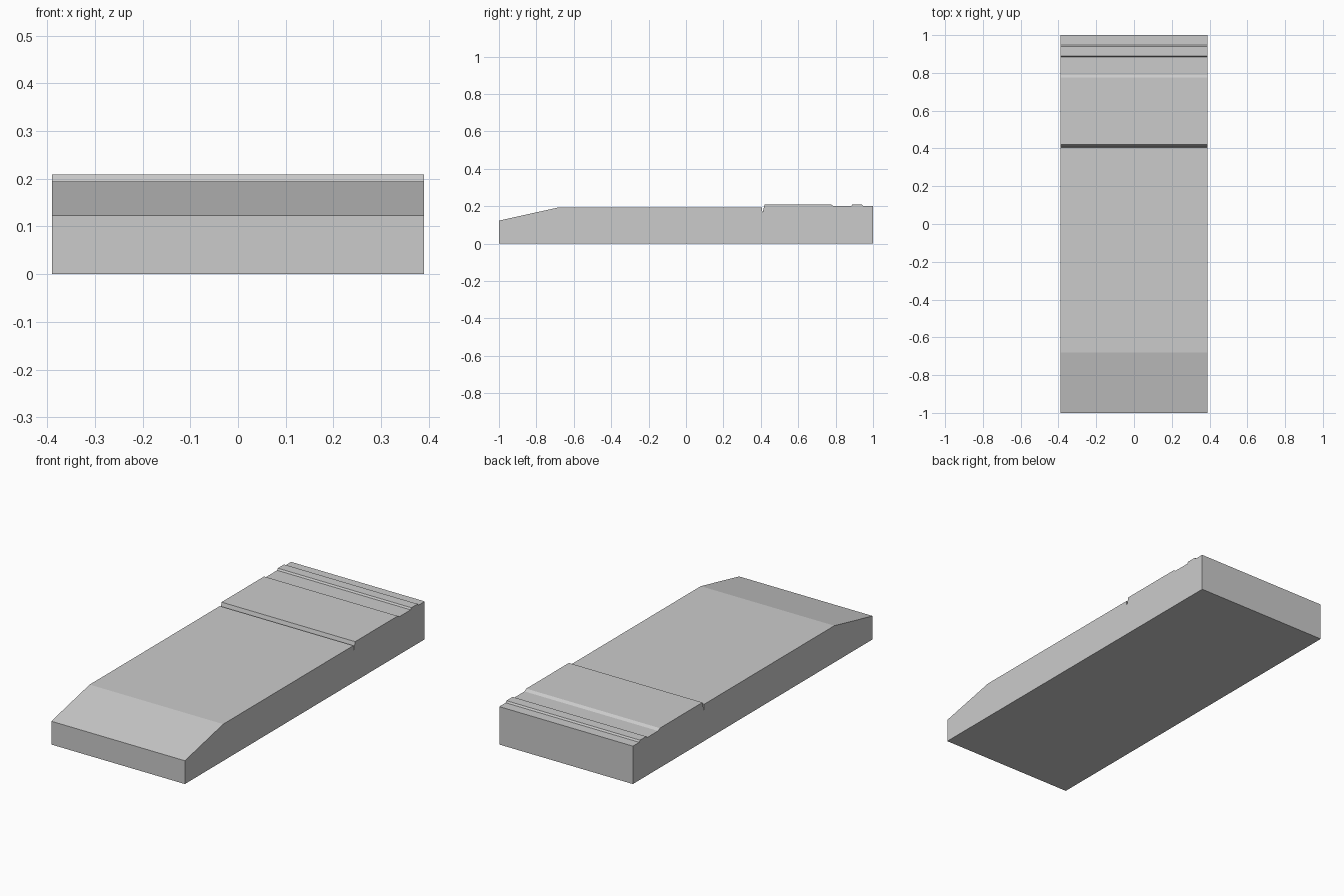
import bpy, bmesh

if "Cube" in bpy.data.objects:
    bpy.data.objects.remove(bpy.data.objects["Cube"])

HALF_WIDTH = 0.39

# Side profile (y, z): sloped nose, flat deck, notch, raised rear with small rib
profile = [
    (-1.0, 0.0), (1.0, 0.0), (1.0, 0.2),
    (0.947, 0.2), (0.941, 0.209), (0.889, 0.209), (0.883, 0.2),
    (0.79, 0.2), (0.775, 0.209), (0.42, 0.209),
    (0.409, 0.165), (0.405, 0.194),
    (-0.68, 0.194), (-1.0, 0.123),
]

# Extrude the profile across the width
bm = bmesh.new()
face = bm.faces.new([bm.verts.new((-HALF_WIDTH, y, z)) for y, z in profile])
side = bmesh.ops.extrude_face_region(bm, geom=[face])
moved = [g for g in side["geom"] if isinstance(g, bmesh.types.BMVert)]
bmesh.ops.translate(bm, verts=moved, vec=(2 * HALF_WIDTH, 0, 0))
bmesh.ops.recalc_face_normals(bm, faces=bm.faces[:])

mesh = bpy.data.meshes.new("stepped_slab")
bm.to_mesh(mesh)
bm.free()
slab = bpy.data.objects.new("stepped_slab", mesh)
bpy.context.collection.objects.link(slab)
